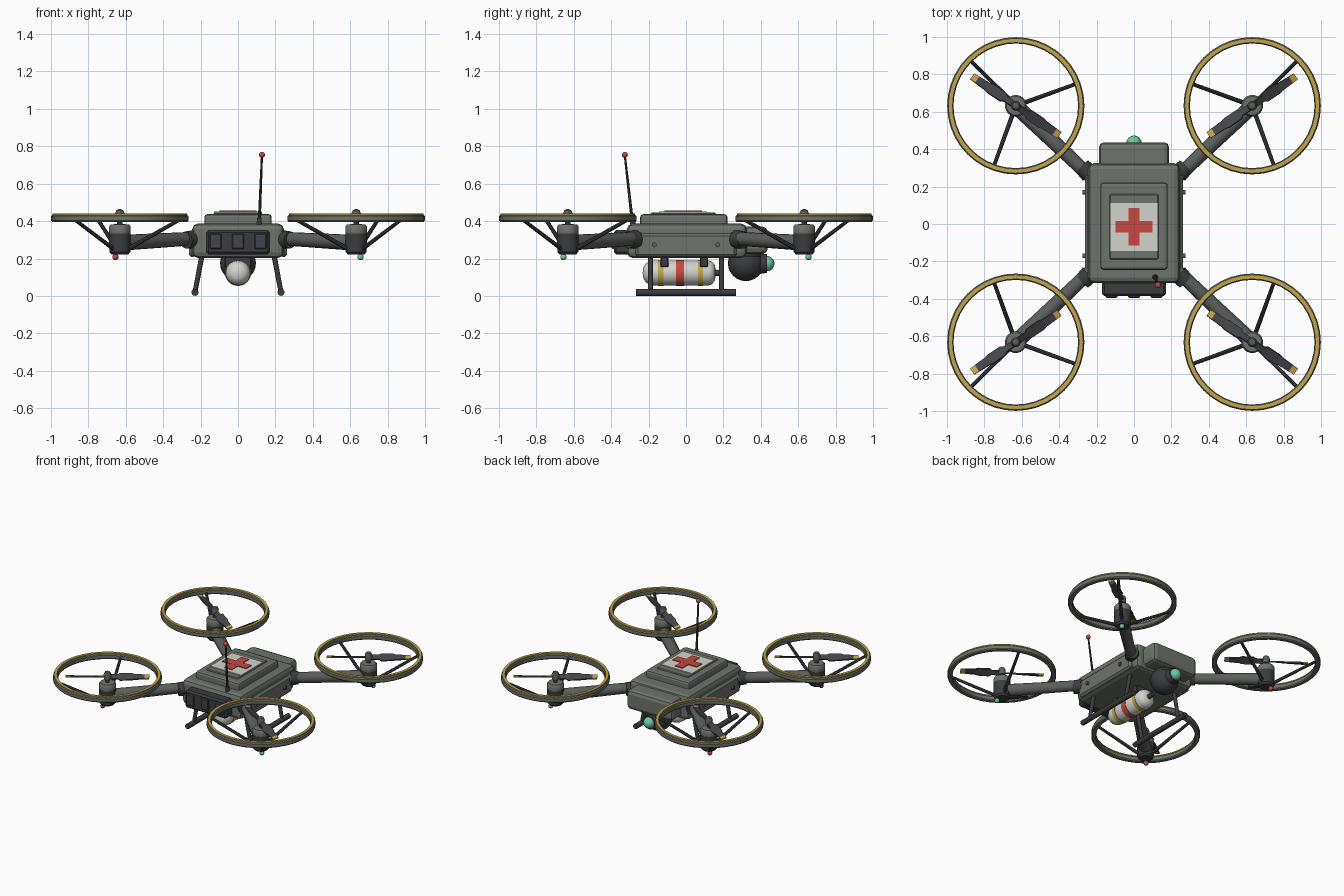
import bpy, bmesh, math
from mathutils import Vector, Matrix

if "Cube" in bpy.data.objects:
    bpy.data.objects.remove(bpy.data.objects["Cube"])


def mat(name, r, g, b):
    m = bpy.data.materials.new(name)
    m.diffuse_color = (r, g, b, 1)
    m.use_nodes = True
    m.node_tree.nodes["Principled BSDF"].inputs["Base Color"].default_value = m.diffuse_color
    return m


GREY = mat("body grey", .155, .175, .150)
ARM = mat("arm grey", .105, .115, .105)
DARK = mat("dark grey", .045, .046, .050)
BLADE = mat("blade charcoal", .058, .058, .068)
YELLOW = mat("yellow", .55, .39, .07)
RED = mat("red", .58, .065, .05)
WHITE = mat("off white", .66, .66, .62)
GREEN = mat("green glass", .15, .60, .34)


def finish(name, bm, *mats, smooth=True):
    bmesh.ops.recalc_face_normals(bm, faces=bm.faces)
    me = bpy.data.meshes.new(name)
    bm.to_mesh(me)
    bm.free()
    for m in mats:
        me.materials.append(m)
    ob = bpy.data.objects.new(name, me)
    bpy.context.collection.objects.link(ob)
    if smooth:
        bpy.ops.object.select_all(action='DESELECT')
        ob.select_set(True)
        bpy.context.view_layer.objects.active = ob
        bpy.ops.object.shade_smooth_by_angle(angle=math.radians(35))
    return ob


def box(name, lo, hi, m, bevel=0.0, seg=1, taper=None):
    """Box from corner to corner; taper = (x, y) scale of the top."""
    lo, hi = Vector(lo), Vector(hi)
    bm = bmesh.new()
    bmesh.ops.create_cube(bm, size=1)
    for v in bm.verts:
        if taper and v.co.z > 0:
            v.co.x *= taper[0]
            v.co.y *= taper[1]
        v.co = (lo + hi) / 2 + v.co * (hi - lo)
    if bevel:
        bmesh.ops.bevel(bm, geom=bm.edges[:], offset=bevel, segments=seg,
                        profile=.5, affect='EDGES')
    return finish(name, bm, m, smooth=False)


def rod(name, a, b, r1, r2, m, n=12):
    a, b = Vector(a), Vector(b)
    bm = bmesh.new()
    M = Matrix.Translation((a + b) / 2) @ (b - a).to_track_quat('Z', 'Y').to_matrix().to_4x4()
    bmesh.ops.create_cone(bm, cap_ends=True, segments=n, radius1=r1, radius2=r2,
                          depth=(b - a).length, matrix=M)
    return finish(name, bm, m)


def ball(name, c, r, m, n=16):
    bm = bmesh.new()
    bmesh.ops.create_uvsphere(bm, u_segments=n, v_segments=n // 2, radius=r,
                              matrix=Matrix.Translation(c))
    return finish(name, bm, m)


def lathe(name, pts, m, origin, along_y=False, n=24, closed=False):
    """Spin (radius, height) points about z, or about y."""
    bm = bmesh.new()
    vs = [bm.verts.new((r, 0, h)) for r, h in pts]
    es = [bm.edges.new(p) for p in zip(vs, vs[1:])]
    if closed:
        es.append(bm.edges.new((vs[-1], vs[0])))
    bmesh.ops.spin(bm, geom=vs + es, cent=(0, 0, 0), axis=(0, 0, 1),
                   angle=math.tau, steps=n, use_duplicate=False)
    bmesh.ops.remove_doubles(bm, verts=bm.verts, dist=1e-5)
    M = Matrix.Translation(origin)
    if along_y:
        M = M @ Matrix.Rotation(-math.pi / 2, 4, 'X')
    bm.transform(M)
    return finish(name, bm, m)


def blade(name, c, ang):
    """Pitched propeller blade with a coloured tip."""
    bm = bmesh.new()
    rows = []
    for r, w, pitch in [(.02, .018, 30), (.07, .018, 30), (.085, .03, 28),
                        (.165, .03, 22), (.18, .024, 20), (.25, .021, 15), (.282, .019, 13)]:
        p = math.radians(pitch)
        row = []
        for y, z in [(-w, -.005), (w, -.005), (w, .005), (-w, .005)]:
            row.append(bm.verts.new((r, y * math.cos(p) - z * math.sin(p),
                                     y * math.sin(p) + z * math.cos(p))))
        rows.append(row)
    for a, b in zip(rows, rows[1:]):
        for i in range(4):
            j = (i + 1) % 4
            bm.faces.new((a[i], a[j], b[j], b[i]))
    bm.faces.new(rows[0])
    bm.faces.new(rows[-1])
    for f in bm.faces:
        f.material_index = int(f.calc_center_median().x > .255)
    bm.transform(Matrix.Translation(c) @ Matrix.Rotation(ang, 4, 'Z'))
    finish(name, bm, BLADE, YELLOW, smooth=False)


# Hull, tail pod and raised hatch
box("hull", (-.245, -.315, .203), (.245, .325, .387), GREY, .03, 2)
box("tail_pod", (-.188, .28, .225), (.188, .437, .37), GREY, .028, 2)
box("hatch_base", (-.18, -.245, .37), (.18, .222, .437), GREY, .016, 2)
box("hatch_lid", (-.13, -.19, .43), (.13, .16, .445), GREY, .005)
box("hatch_sign", (-.128, -.145, .444), (.128, .112, .451), WHITE)
box("cross_bar", (-.10, -.045, .45), (.10, .015, .457), RED)
box("cross_post", (-.03, -.115, .45), (.03, .085, .4565), RED)

# Front battery with ribs
box("battery", (-.17, -.385, .222), (.17, -.29, .352), DARK, .012)
for x in (-.12, 0, .12):
    box("battery_rib", (x - .032, -.396, .25), (x + .032, -.37, .335), BLADE, .006)

# Side panels, bolts, skids
for s in (-1, 1):
    xs = sorted((s * .225, s * .263))
    box("side_panel", (xs[0], -.27, .207), (xs[1], .27, .335), GREY, .014)
    for y in (-.17, .17):
        rod("bolt", (s * .255, y, .273), (s * .275, y, .273), .013, .013, ARM)
        rod("skid_leg", (s * .193, y * 1.12, .215), (s * .23, y * 1.12, .02), .014, .013, DARK)
    rod("skid_rail", (s * .23, -.267, .019), (s * .23, .267, .019), .019, .019, DARK)

# Antenna
rod("antenna_base", (.113, -.283, .375), (.114, -.287, .415), .016, .012, DARK)
rod("antenna", (.113, -.285, .38), (.128, -.327, .75), .009, .006, DARK, 8)
ball("antenna_tip", (.128, -.327, .754), .016, RED)

# Slung cylinder with bands, straps and valve
lathe("tank", [(0, -.232), (.03, -.228), (.05, -.215), (.064, -.19), (.067, -.17),
               (.067, .12), (.06, .14), (.04, .155), (0, .16)], WHITE, (0, 0, .123), True)
for y, w, m in [(-.135, .014, YELLOW), (-.032, .022, RED), (.077, .014, YELLOW)]:
    rod("tank_band", (0, y - w, .123), (0, y + w, .123), .07, .07, m, 24)
rod("tank_valve", (0, .15, .123), (0, .2, .123), .018, .014, DARK)
for y in (-.115, .096):
    box("tank_bracket", (-.073, y - .022, .155), (.073, y + .022, .215), DARK, .005)

# Camera ball under the tail
ball("camera_ball", (0, .32, .175), .096, DARK, 24)
rod("camera_mount", (0, .32, .2), (0, .32, .26), .085, .1, DARK, 24)
rod("lens_rim", (0, .39, .173), (0, .432, .173), .056, .05, DARK, 24)
ball("lens", (0, .432, .173), .041, GREEN, 20)

# Four rotor units
R = .632
for sx in (-1, 1):
    for sy in (-1, 1):
        side = ("front" if sy < 0 else "rear") + ("_left_" if sx < 0 else "_right_")

        def P(x, y, z):
            return Vector((sx * x, sy * y, z))
        c = P(R, R, 0)
        # Arm with collar
        rod(side + "arm", P(.23, .25, .307), P(.61, .61, .285), .036, .042, ARM, 16)
        rod(side + "collar", P(.238, .268, .302), P(.278, .308, .299), .05, .046, DARK, 16)
        # Motor
        lathe(side + "motor", [(0, .222), (.045, .222), (.056, .235), (.058, .335), (0, .335)],
              DARK, c)
        lathe(side + "motor_cap", [(0, .33), (.056, .33), (.058, .34), (.058, .37),
                                   (.05, .382), (0, .385)], GREY, c)
        rod(side + "shaft", c + Vector((0, 0, .37)), c + Vector((0, 0, .44)), .014, .014, DARK)
        lathe(side + "hub", [(0, .405), (.024, .405), (.026, .44), (.018, .458), (0, .466)],
              ARM, c, n=16)
        # Guard ring with its painted top
        lathe(side + "guard", [(.338, .396), (.361, .396), (.367, .403), (.367, .426),
                               (.361, .433), (.338, .433), (.333, .426), (.333, .403)],
              GREY, c, n=40, closed=True)
        lathe(side + "guard_stripe", [(.34, .432), (.36, .432), (.36, .441), (.34, .441)],
              YELLOW, c, n=40, closed=True)
        for d in (0, 115, -115):
            a = math.radians(45 + d)
            u = P(math.cos(a), math.sin(a), 0)
            rod(side + "strut", c + u * .045 + Vector((0, 0, .25)),
                c + u * .345 + Vector((0, 0, .41)), .012, .010, DARK, 8)
        # Propeller
        base = math.atan2(sy * math.sin(math.radians(34)), sx * math.cos(math.radians(34)))
        for k in (0, 1):
            blade(side + "blade", c + Vector((0, 0, .422)), base + k * math.pi)
        # Navigation light
        ball(side + "light", P(.655, .655, .208), .017, RED if sx < 0 else GREEN)
